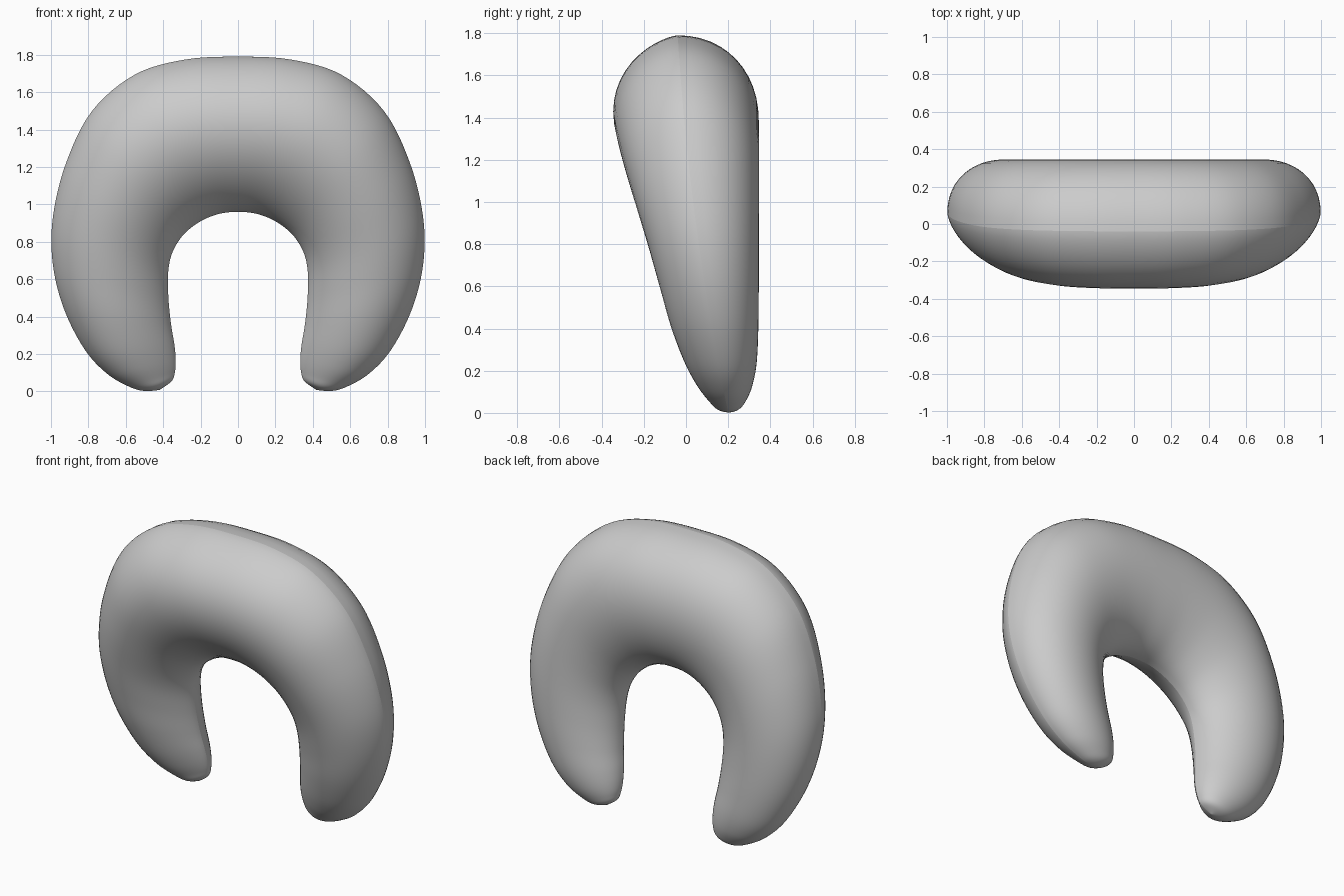
import bpy, bmesh, math

if "Cube" in bpy.data.objects:
    bpy.data.objects.remove(bpy.data.objects["Cube"])

# Half of the U: outer x, z | inner x, z | front y | back y, from crown to tip
STATIONS = [
    (0.00, 1.79, 0.00, 0.96, -0.345, 0.345),
    (0.28, 1.775, 0.10, 0.95, -0.343, 0.345),
    (0.55, 1.695, 0.20, 0.91, -0.33, 0.345),
    (0.78, 1.50, 0.29, 0.84, -0.295, 0.345),
    (0.92, 1.22, 0.35, 0.745, -0.24, 0.345),
    (0.99, 0.93, 0.373, 0.64, -0.18, 0.345),
    (0.99, 0.68, 0.372, 0.50, -0.125, 0.345),
    (0.93, 0.44, 0.358, 0.36, -0.07, 0.343),
    (0.82, 0.225, 0.340, 0.25, -0.005, 0.335),
    (0.70, 0.095, 0.333, 0.17, 0.055, 0.315),
    (0.58, 0.025, 0.337, 0.105, 0.11, 0.285),
    (0.50, 0.003, 0.355, 0.055, 0.145, 0.255),
    (0.42, 0.008, 0.42, 0.008, 0.20, 0.20),
]
STEPS, HALF = 6, 24


def seam_y(z):
    return 0.2 - 0.207 * z + 0.041 * z * z


def catmull(a, b, c, d, t):
    return [0.5 * (2*q + (r-p)*t + (2*p-5*q+4*r-s)*t*t + (3*q-p-3*r+s)*t**3)
            for p, q, r, s in zip(a, b, c, d)]


def mirrored(s):
    return (-s[0], s[1], -s[2]) + tuple(s[3:])


# Smooth rungs from crown to tip, then mirrored to the other leg
pts = [mirrored(STATIONS[1])] + STATIONS + [STATIONS[-1]]
rungs = []
for i in range(1, len(pts) - 2):
    for k in range(STEPS):
        rungs.append(catmull(*pts[i-1:i+3], k / STEPS))
full = [mirrored(r) for r in reversed(rungs[1:])] + rungs


def ring(bm, r):
    """Cushion cross-section: soft wedge front, fuller back, meeting at the seam."""
    ox, oz, ix, iz, front, back = r
    verts = []
    for k in range(2 * HALF):
        a = math.pi * k / HALF
        u, s = math.cos(a), abs(math.sin(a))
        is_front = k < HALF
        p = s ** (1.4 if is_front else 0.95)
        u += (0.13 if is_front else 0.03) * (1 - u * u)
        x = (ox + ix) / 2 + (ox - ix) / 2 * u
        z = (oz + iz) / 2 + (oz - iz) / 2 * u
        y = seam_y(z) * (1 - p) + (front if is_front else back) * p
        verts.append(bm.verts.new((x, y, max(z, 0))))
    return verts


# Cushion body
bm = bmesh.new()
rings = [ring(bm, r) for r in full]
n = 2 * HALF
for a, b in zip(rings, rings[1:]):
    for k in range(n):
        bm.faces.new((a[k], a[(k+1) % n], b[(k+1) % n], b[k]))

# Rounded leg tips
for ends, sign in ((rings[0], -1), (rings[-1], 1)):
    tip = bm.verts.new((sign * 0.42, 0.2, 0.008))
    for k in range(n):
        bm.faces.new((ends[k], ends[(k+1) % n], tip))
bmesh.ops.recalc_face_normals(bm, faces=bm.faces)
for f in bm.faces:
    f.smooth = True

# Sewn seam along the outer and inner edges
for a, b in zip(rings, rings[1:]):
    for k in (0, HALF):
        bm.edges.get((a[k], b[k])).smooth = False

mesh = bpy.data.meshes.new("neck_pillow")
bm.to_mesh(mesh)
bm.free()
pillow = bpy.data.objects.new("neck_pillow", mesh)
bpy.context.collection.objects.link(pillow)
